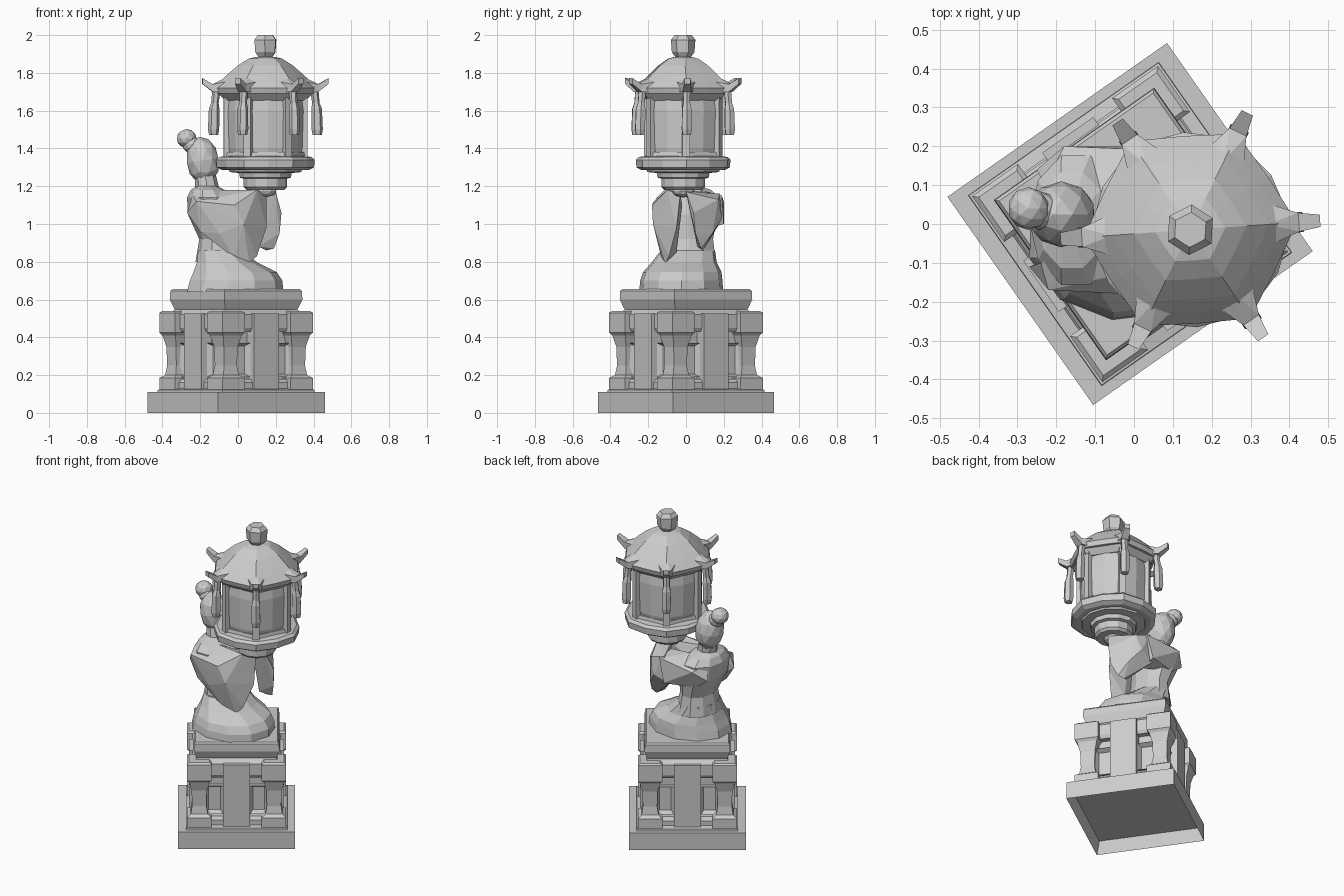
import bpy, bmesh, math
from mathutils import Matrix, Vector

cube = bpy.data.objects.get("Cube")
if cube:
    bpy.data.objects.remove(cube)

stone = bpy.data.materials.new("grey_stone")
stone.use_nodes = True
GREY = (0.6, 0.6, 0.6, 1)
stone.diffuse_color = GREY
stone.node_tree.nodes["Principled BSDF"].inputs["Base Color"].default_value = GREY


def finish(name, bm, matrix=Matrix()):
    """Turn a bmesh into a flat shaded stone object."""
    bm.transform(matrix)
    bmesh.ops.recalc_face_normals(bm, faces=bm.faces)
    mesh = bpy.data.meshes.new(name)
    bm.to_mesh(mesh)
    bm.free()
    mesh.materials.append(stone)
    obj = bpy.data.objects.new(name, mesh)
    bpy.context.collection.objects.link(obj)
    return obj


def loft(name, rings, sides, matrix=Matrix(), turn=0, dip=1):
    """Skin horizontal rings (cx, cy, z, rx, ry); dip pulls in odd corners."""
    bm = bmesh.new()
    loops = []
    for cx, cy, z, rx, ry in rings:
        loop = []
        for i in range(sides):
            a = turn + math.tau * i / sides
            k = dip if i % 2 else 1
            loop.append(bm.verts.new((cx + rx * k * math.cos(a), cy + ry * k * math.sin(a), z)))
        loops.append(loop)
    for low, high in zip(loops, loops[1:]):
        for i in range(sides):
            j = (i + 1) % sides
            bm.faces.new((low[i], low[j], high[j], high[i]))
    bm.faces.new(loops[0])
    bm.faces.new(loops[-1])
    return finish(name, bm, matrix)


def turned(name, profile, sides, matrix, **kw):
    return loft(name, [(0, 0, z, r, r) for z, r in profile], sides, matrix, **kw)


def squared(name, profile, matrix):
    """Square section stack of (z, half width)."""
    return turned(name, [(z, h * math.sqrt(2)) for z, h in profile], 4, matrix, turn=math.pi / 4)


def box_mesh(lo, hi):
    bm = bmesh.new()
    bmesh.ops.create_cube(bm, size=1)
    lo, hi = Vector(lo), Vector(hi)
    for v in bm.verts:
        v.co = Vector([(c + 0.5) * (h - l) + l for c, l, h in zip(v.co, lo, hi)])
    return bm


def sink(bm, direction, rim, depth):
    """Inset the face pointing along direction and push it inward."""
    bm.normal_update()
    d = Vector(direction)
    face = max(bm.faces, key=lambda f: f.normal.dot(d))
    bmesh.ops.inset_region(bm, faces=[face], thickness=rim)
    bmesh.ops.translate(bm, verts=face.verts, vec=-d * depth)


def hull(name, points, matrix=Matrix()):
    bm = bmesh.new()
    for p in points:
        bm.verts.new(p)
    bmesh.ops.convex_hull(bm, input=bm.verts)
    loose = [v for v in bm.verts if not v.link_faces]
    bmesh.ops.delete(bm, geom=loose, context='VERTS')
    return finish(name, bm, matrix)


def pebble(name, centre, size, tilt=0):
    bm = bmesh.new()
    bmesh.ops.create_icosphere(bm, subdivisions=2, radius=1)
    m = Matrix.Translation(centre) @ Matrix.Rotation(tilt, 4, 'Y') @ Matrix.Diagonal((*size, 1))
    return finish(name, bm, m)


# Pedestal: hollow plinth
ped = Matrix.Translation((-0.01, 0, 0)) @ Matrix.Rotation(math.radians(35), 4, 'Z')
plinth = box_mesh((-0.345, -0.327, 0), (0.345, 0.327, 0.11))
sink(plinth, (0, 0, -1), 0.03, 0.08)
finish("plinth", plinth, ped)

# Pedestal: core, rails and top slab
squared("pedestal_core", [(0.1, 0.215), (0.55, 0.215)], ped)
squared("lower_rail", [(0.1, 0.3), (0.122, 0.298), (0.128, 0.265), (0.16, 0.265), (0.18, 0.25)], ped)
squared("upper_rail", [(0.43, 0.25), (0.45, 0.26), (0.52, 0.26), (0.55, 0.23)], ped)
squared("top_slab", [(0.54, 0.23), (0.56, 0.238), (0.6, 0.252), (0.645, 0.25), (0.655, 0.242)], ped)

# Pedestal: corner posts, middle pillars and sunk windows on every side
for k in range(4):
    side = ped @ Matrix.Rotation(k * math.pi / 2, 4, 'Z')
    squared(f"corner_post_{k}", [(0.1, 0.072), (0.185, 0.072), (0.2, 0.05), (0.25, 0.042), (0.35, 0.045),
                                 (0.41, 0.06), (0.425, 0.072), (0.53, 0.072), (0.54, 0.06)],
            side @ Matrix.Translation((0.22, 0.22, 0)))
    finish(f"pillar_{k}", box_mesh((0.2, -0.08, 0.11), (0.28, 0.08, 0.525)), side)
    for s in (-1, 1):
        win = box_mesh((0.2, s * 0.13 - 0.05, 0.19), (0.245, s * 0.13 + 0.05, 0.37))
        sink(win, (1, 0, 0), 0.025, 0.035)
        finish(f"window_{k}_{'a' if s < 0 else 'b'}", win, side)

# Kneeling figure: skirt, torso, neck, head and hair bun
loft("skirt", [(-0.02, -0.025, 0.64, 0.26, 0.225), (-0.015, -0.025, 0.7, 0.25, 0.22),
               (-0.02, -0.02, 0.745, 0.225, 0.21), (-0.06, -0.01, 0.795, 0.165, 0.175),
               (-0.1, 0.01, 0.86, 0.115, 0.145)], 11)
loft("torso", [(-0.1, 0.015, 0.8, 0.125, 0.15), (-0.105, 0.015, 0.92, 0.1, 0.135),
               (-0.135, 0.01, 1.05, 0.13, 0.165), (-0.15, 0.01, 1.14, 0.12, 0.175),
               (-0.16, 0.01, 1.18, 0.09, 0.13), (-0.165, 0.01, 1.2, 0.055, 0.065)], 10)
loft("neck", [(-0.16, 0.01, 1.17, 0.065, 0.06), (-0.175, 0.02, 1.27, 0.055, 0.055)], 8)
pebble("head", (-0.187, 0.025, 1.335), (0.088, 0.085, 0.128), -0.15)
pebble("bun_base", (-0.245, 0.035, 1.42), (0.05, 0.05, 0.045))
pebble("hair_bun", (-0.272, 0.04, 1.453), (0.053, 0.055, 0.05))

# Wide draped sleeves and raised hands
hull("front_sleeve", [(-0.24, -0.1, 1.15), (-0.27, -0.11, 1.06), (-0.22, -0.17, 1.12), (-0.2, -0.13, 0.96),
                      (-0.02, -0.13, 0.82), (0.06, -0.11, 0.79), (0.1, -0.09, 0.83), (0.15, -0.05, 0.98),
                      (0.15, -0.03, 1.16), (0.1, -0.1, 1.18), (-0.02, -0.18, 1.1), (0.03, -0.175, 1.0),
                      (-0.15, -0.06, 1.18), (0.03, -0.05, 0.85), (0.02, -0.02, 1.1), (-0.1, -0.16, 0.95)])
hull("back_upper_arm", [(-0.23, 0.1, 1.15), (-0.25, 0.14, 1.06), (-0.18, 0.2, 1.12), (-0.17, 0.15, 1.0),
                        (-0.1, 0.08, 1.18), (0.02, 0.2, 1.0), (0.06, 0.19, 1.15), (0.05, 0.08, 1.17),
                        (0.04, 0.1, 0.97)])
hull("back_sleeve", [(0.0, 0.17, 0.99), (0.11, 0.06, 0.88), (0.15, 0.09, 0.86), (0.19, 0.08, 0.87),
                     (0.22, 0.05, 0.95), (0.23, 0.04, 1.06), (0.2, 0.0, 1.17), (0.1, 0.0, 1.18),
                     (0.03, 0.18, 1.16), (0.13, 0.17, 1.13), (0.1, 0.19, 1.03), (0.16, 0.14, 0.95)])
pebble("hands", (0.135, -0.015, 1.175), (0.07, 0.06, 0.035))

# Lantern: cup, tray, body and corner bars
lamp = Matrix.Translation((0.145, -0.015, 0)) @ Matrix.Rotation(math.radians(4), 4, 'Z')
turned("cup", [(1.18, 0.1), (1.195, 0.115), (1.24, 0.115), (1.245, 0.135), (1.27, 0.14),
               (1.275, 0.19), (1.3, 0.2)], 12, lamp)
turned("tray", [(1.285, 0.23), (1.3, 0.258), (1.34, 0.262), (1.355, 0.245), (1.36, 0.2)], 12, lamp, dip=0.96)
turned("lantern_body", [(1.35, 0.19), (1.4, 0.202), (1.6, 0.208), (1.7, 0.195)], 12, lamp, dip=0.94)
turned("body_foot", [(1.35, 0.222), (1.38, 0.215)], 6, lamp)
turned("eave_band", [(1.655, 0.215), (1.69, 0.25), (1.71, 0.25)], 6, lamp)

# Lantern: roof and finial
turned("roof", [(1.69, 0.265), (1.72, 0.275), (1.755, 0.24), (1.79, 0.203), (1.84, 0.145),
                (1.875, 0.09), (1.885, 0.05)], 12, lamp, dip=0.88)
turned("finial", [(1.875, 0.035), (1.91, 0.06), (1.975, 0.065), (2.0, 0.045)], 6, lamp, turn=0.4)

# Lantern: upturned horns, tassels and bars at the six corners
for k in range(6):
    spoke = lamp @ Matrix.Rotation(k * math.pi / 3, 4, 'Z')
    elbow = [(0.28, s * 0.024, z) for s in (-1, 1) for z in (1.7, 1.74)]
    base = [(0.2, s * 0.055, z) for s in (-1, 1) for z in (1.7, 1.755)]
    tip = [(0.335, s * 0.016, z) for s in (-1, 1) for z in (1.742, 1.772)]
    hull(f"horn_root_{k}", base + elbow + [(0.2, 0, 1.78)], spoke)
    hull(f"horn_tip_{k}", elbow + tip, spoke)
    loft(f"tassel_{k}", [(0.275, 0, 1.47, 0.024, 0.024), (0.275, 0, 1.5, 0.03, 0.03),
                         (0.272, 0, 1.61, 0.028, 0.028), (0.268, 0, 1.64, 0.02, 0.02),
                         (0.26, 0, 1.71, 0.022, 0.022)], 6, spoke)
    finish(f"corner_bar_{k}", box_mesh((0.18, -0.02, 1.35), (0.222, 0.02, 1.69)), spoke)
